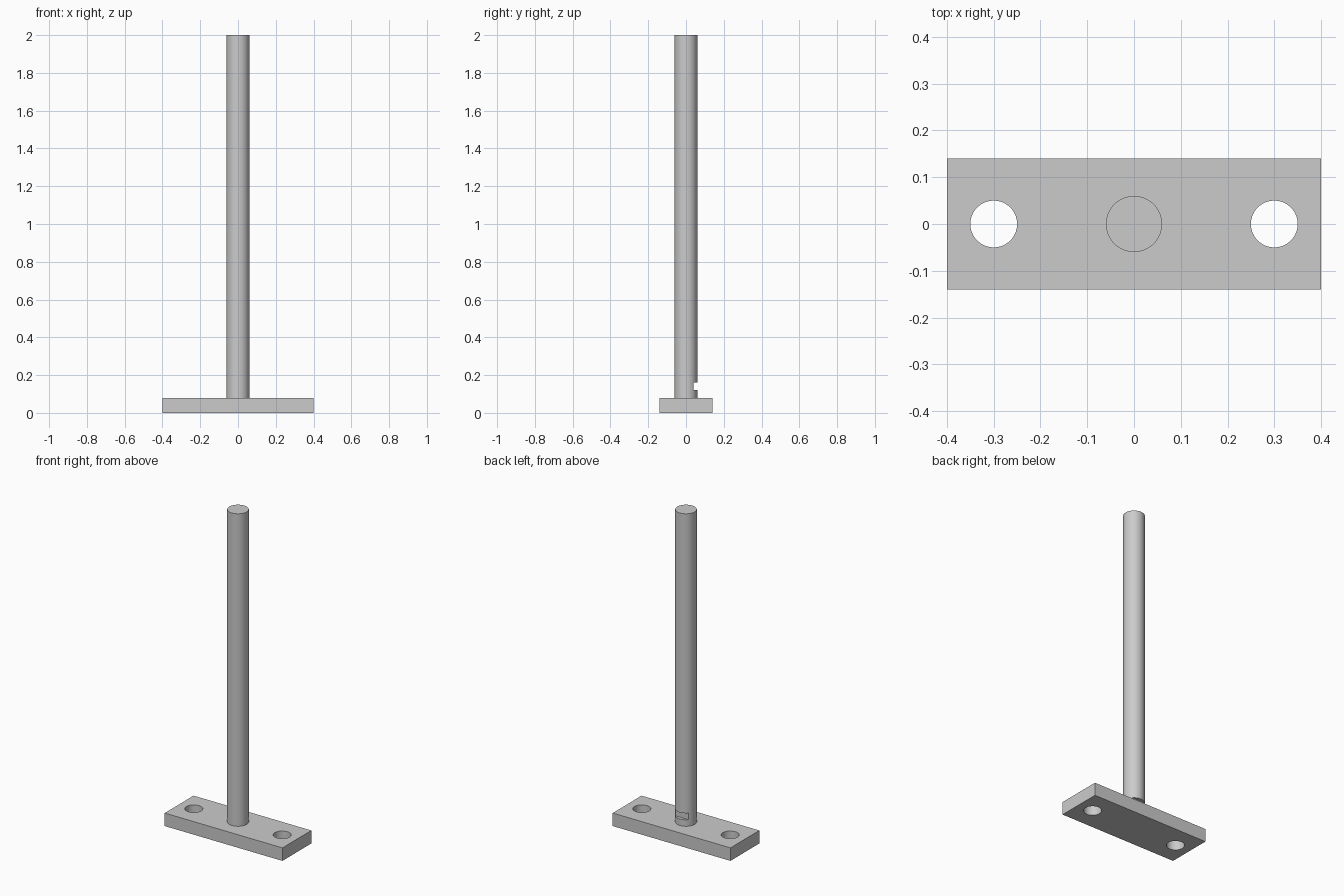
import bpy
import math

default = bpy.data.objects.get("Cube")
if default:
    bpy.data.objects.remove(default, do_unlink=True)

PLATE_TOP = 0.08
HEIGHT = 2.0

# Single metal colour
metal = bpy.data.materials.new("grey metal")
metal.use_nodes = True
grey = (0.6, 0.6, 0.6, 1)
metal.diffuse_color = grey
metal.node_tree.nodes["Principled BSDF"].inputs["Base Color"].default_value = grey


def box(name, size, center):
    bpy.ops.mesh.primitive_cube_add(size=1, location=center)
    ob = bpy.context.object
    ob.name = name
    ob.scale = size
    bpy.ops.object.transform_apply(location=False, rotation=False, scale=True)
    return ob


def rod(name, radius, bottom, top, x=0):
    bpy.ops.mesh.primitive_cylinder_add(
        vertices=96, radius=radius, depth=top - bottom,
        location=(x, 0, (bottom + top) / 2))
    ob = bpy.context.object
    ob.name = name
    return ob


def cut(target, cutter):
    mod = target.modifiers.new("cut", "BOOLEAN")
    mod.operation = "DIFFERENCE"
    mod.solver = "EXACT"
    mod.object = cutter
    bpy.context.view_layer.objects.active = target
    bpy.ops.object.modifier_apply(modifier=mod.name)
    bpy.data.objects.remove(cutter, do_unlink=True)


def finish(ob):
    ob.data.materials.clear()
    ob.data.materials.append(metal)
    bpy.ops.object.select_all(action="DESELECT")
    ob.select_set(True)
    bpy.context.view_layer.objects.active = ob
    bpy.ops.object.shade_smooth_by_angle(angle=math.radians(30))


# Base plate with a bolt hole at each end
plate = box("base_plate", (0.8, 0.28, PLATE_TOP), (0, 0, PLATE_TOP / 2))
for side in (-1, 1):
    cut(plate, rod("hole_cutter", 0.05, -0.1, 0.2, side * 0.3))
finish(plate)

# Upright pin with a flat notch across its back, just above the plate
pin = rod("upright_pin", 0.06, PLATE_TOP, HEIGHT)
cut(pin, box("notch_cutter", (0.2, 0.1, 0.04), (0, 0.09, 0.14)))
finish(pin)
